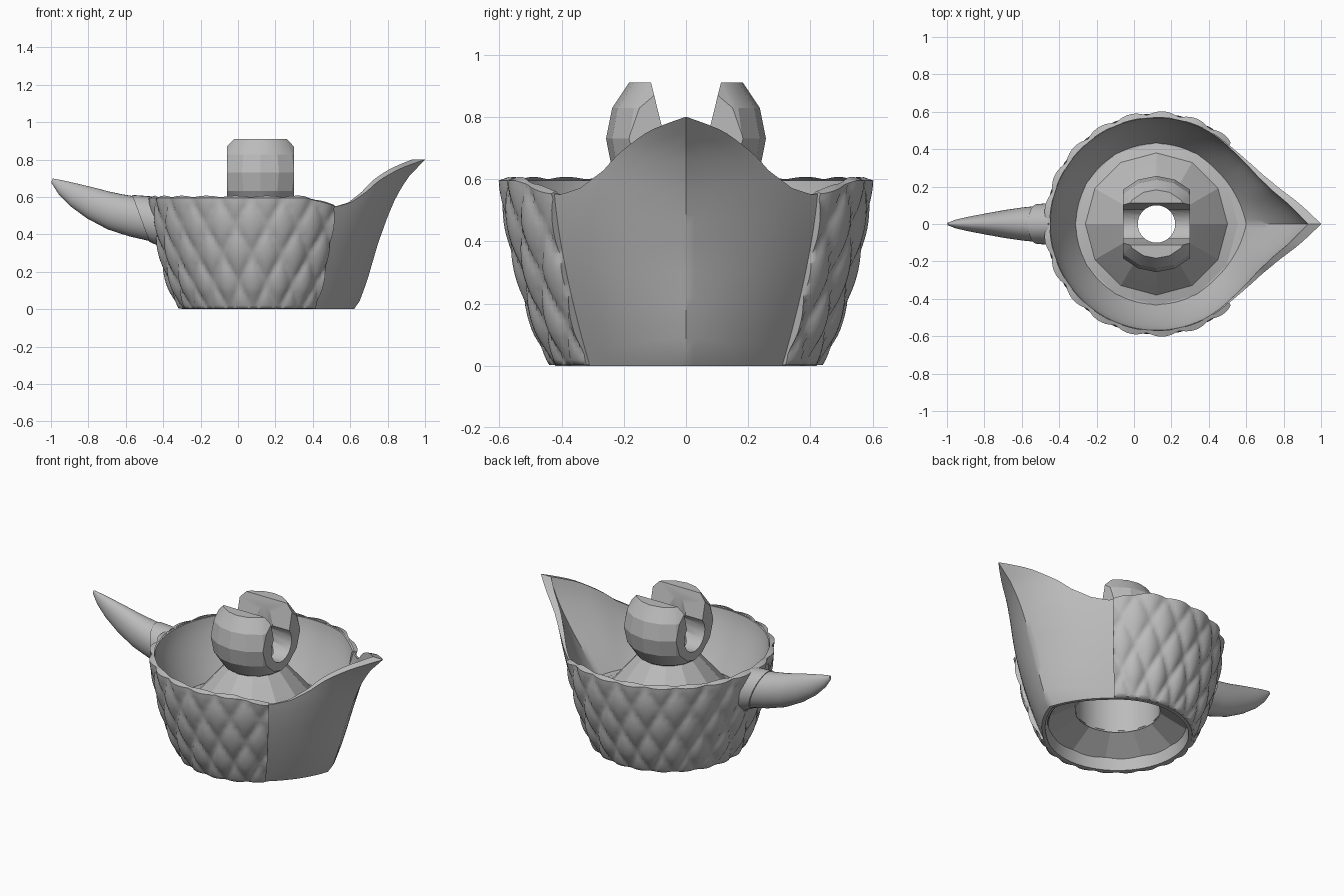
import bpy, bmesh, math
from math import sin, cos, pi, radians

if "Cube" in bpy.data.objects:
    bpy.data.objects.remove(bpy.data.objects["Cube"])

CX = 0.12               # axis of the bowl
SPOUT = radians(47)     # half angle taken by the spout
FLOOR = .27             # height of the bowl floor

mat = bpy.data.materials.new("plain_grey")
mat.use_nodes = True
GREY = (0.5, 0.5, 0.5, 1)
mat.diffuse_color = GREY
mat.node_tree.nodes["Principled BSDF"].inputs["Base Color"].default_value = GREY


def interp(table, v):
    if v <= table[0][0]:
        return table[0][1]
    for (a, p), (b, q) in zip(table, table[1:]):
        if v <= b:
            return p + (q - p) * (v - a) / (b - a)
    return table[-1][1]


def activate(obj):
    bpy.ops.object.select_all(action='DESELECT')
    obj.select_set(True)
    bpy.context.view_layer.objects.active = obj


def finish(name, bm, angle=None):
    bmesh.ops.recalc_face_normals(bm, faces=bm.faces)
    mesh = bpy.data.meshes.new(name)
    bm.to_mesh(mesh)
    bm.free()
    mesh.materials.append(mat)
    obj = bpy.data.objects.new(name, mesh)
    bpy.context.collection.objects.link(obj)
    if angle:
        activate(obj)
        bpy.ops.object.shade_smooth_by_angle(angle=radians(angle))
    return obj


def loft(name, rows, angle=None, wrap=True, caps=False):
    """Skin a list of point rows; wrap closes each row."""
    bm = bmesh.new()
    grid = [[bm.verts.new(p) for p in row] for row in rows]
    n = len(rows[0])
    for a, b in zip(grid, grid[1:]):
        for i in range(n if wrap else n - 1):
            j = (i + 1) % n
            bm.faces.new((a[i], a[j], b[j], b[i]))
    if caps:
        bm.faces.new(grid[0])
        bm.faces.new(grid[-1])
    return finish(name, bm, angle)


def polar(r, a, z):
    return (CX + r * cos(a), r * sin(a), z)


def circle(n):
    return [2 * pi * i / n for i in range(n)]


# Bowl outline
PROW = [(0, .5), (.02, .522), (.15, .57), (.35, .628), (.5, .682), (.6, .725), (.7, .785), (.8, .88)]
RIM = [(0, .8), (.19, .755), (.41, .68), (.54, .625), (.75, .57), (.95, .55), (1.05, .555), (1.4, .595)]


def body(z):
    return .42 + .158 * (1 - (1 - min(z, .6) / .6) ** 1.5)


def rim_height(a):
    return interp(RIM, min(a, 2 * pi - a) / SPOUT)


def pull(a):
    return max(0, 1 - min(a, 2 * pi - a) / SPOUT) ** 1.6


def outer(a, z):
    return body(z) + (interp(PROW, z) - body(z)) * pull(a)


# Bowl with spout: outside, rim, inside wall and floor
angles = circle(144)
rows = [[polar(.39, a, .075) for a in angles],
        [polar(outer(a, 0) - .02, a, 0) for a in angles]]
for k in range(19):
    rows.append([polar(outer(a, rim_height(a) * k / 18), a, rim_height(a) * k / 18)
                 for a in angles])
for k in range(11):
    t = k / 10
    row = []
    for a in angles:
        top, f = rim_height(a), pull(a)
        r0, r1 = outer(a, top) - .01 - .06 * f, .43 + .05 * f
        row.append(polar(r0 + (r1 - r0) * t ** 1.4, a, top + (FLOOR - top) * t))
    rows.append(row)
rows.append([polar(.36, a, FLOOR) for a in angles])
loft("bowl_with_spout", rows, 35)

# Diamond scales round the bowl
CELL, TALL, STEPS = radians(17), .31, 10


def puff(a, z):
    u, v = (a - pi) / CELL, (z - .6) / TALL
    bump = 1
    for w in (u + v, u - v):
        bump *= 1 - (2 * (w % 1) - 1) ** 2
    return bump ** .55


cols = int((2 * pi - 2 * SPOUT) / CELL * STEPS)
edge = pi - cols / 2 * CELL / STEPS
span = [edge + i * CELL / STEPS for i in range(cols + 1)]
ends = [span[0]] + span + [span[-1]]
rows = [[polar(body(0) - .02, a, .003) for a in ends]]
for k in range(32):
    row = []
    for i, a in enumerate(ends):
        z = rim_height(a) * k / 31
        if i in (0, len(ends) - 1):
            row.append(polar(body(z) - .02, a, z))
        else:
            lift = .005 + (.032 - .02 * z) * puff(a, z) * min(1, .5 + z * 5)
            row.append(polar(body(z) + lift, a, max(.003, z)))
    rows.append(row)
rows.append([polar(.57, a, rim_height(a) + .004 + .008 * puff(a, .58)) for a in ends])
loft("scales", rows, 65, wrap=False)

# Central hub: faceted cone above, faceted underside, smooth socket and neck
for name, sides, angle, profile in (
        ("hub_cone", 12, 8, [(.435, FLOOR + .004), (.38, FLOOR + .018), (.2, .5), (.16, .54)]),
        ("hub_underside", 12, 8, [(.245, .165), (.42, .06), (.425, .04)]),
        ("hub_socket", 32, 30, [(.24, .155), (.24, .42), (.12, .45), (.12, .53)])):
    loft(name, [[polar(r, a, z) for a in circle(sides)] for r, z in profile], angle)

# Ball with flat sides, a snap slot and a drilled hole
BALL_Z, BALL_R = .73, .257


def box(name, size, at):
    bm = bmesh.new()
    bmesh.ops.create_cube(bm, size=1)
    bmesh.ops.scale(bm, vec=size, verts=bm.verts)
    bmesh.ops.translate(bm, vec=at, verts=bm.verts)
    return finish(name, bm)


bm = bmesh.new()
bmesh.ops.create_uvsphere(bm, u_segments=16, v_segments=8, radius=BALL_R)
bmesh.ops.translate(bm, vec=(CX, 0, BALL_Z), verts=bm.verts)
ball = finish("ball", bm)

trim = box("trim_cutter", (.36, .8, .8), (CX, 0, .91 - .4))
arc = [radians(d) for d in range(400, 139, -20)]
slot_shape = [(.127, .97)] + [(.1 * cos(a), .7 + .1 * sin(a)) for a in arc] + [(-.127, .97)]
slot = loft("slot_cutter", [[(CX + s, y, z) for y, z in slot_shape] for s in (-.4, .4)], caps=True)
drill = loft("drill_cutter", [[polar(.1, a, z) for a in circle(32)] for z in (.2, 1.2)], caps=True)
for cutter, how in ((trim, 'INTERSECT'), (slot, 'DIFFERENCE'), (drill, 'DIFFERENCE')):
    mod = ball.modifiers.new("cut", 'BOOLEAN')
    mod.object, mod.operation, mod.solver = cutter, how, 'EXACT'
    activate(ball)
    bpy.ops.object.modifier_apply(modifier=mod.name)
    bpy.data.objects.remove(cutter)
activate(ball)
bpy.ops.object.shade_smooth_by_angle(angle=radians(21))


# Horn handle and its collar: (x, z, half width, half height, lean of the section)
def sweep(name, path, angle):
    loft(name, [[(x + h * sin(a) * lean, w * cos(a), z + h * sin(a)) for a in circle(32)]
                for x, z, w, h, lean in path], angle, caps=True)


sweep("horn_handle", [(-.43, .455, .105, .135, -.25), (-.52, .485, .096, .12, -.37),
                      (-.6, .502, .088, .112, -.15), (-.69, .527, .075, .101, .05),
                      (-.79, .568, .057, .083, .2), (-.88, .612, .04, .06, .3),
                      (-.95, .653, .024, .036, .3), (-.995, .688, .007, .011, .3)], 40)
sweep("horn_collar", [(-.42, .46, .115, .143, -.27), (-.52, .486, .106, .125, -.37)], 40)
